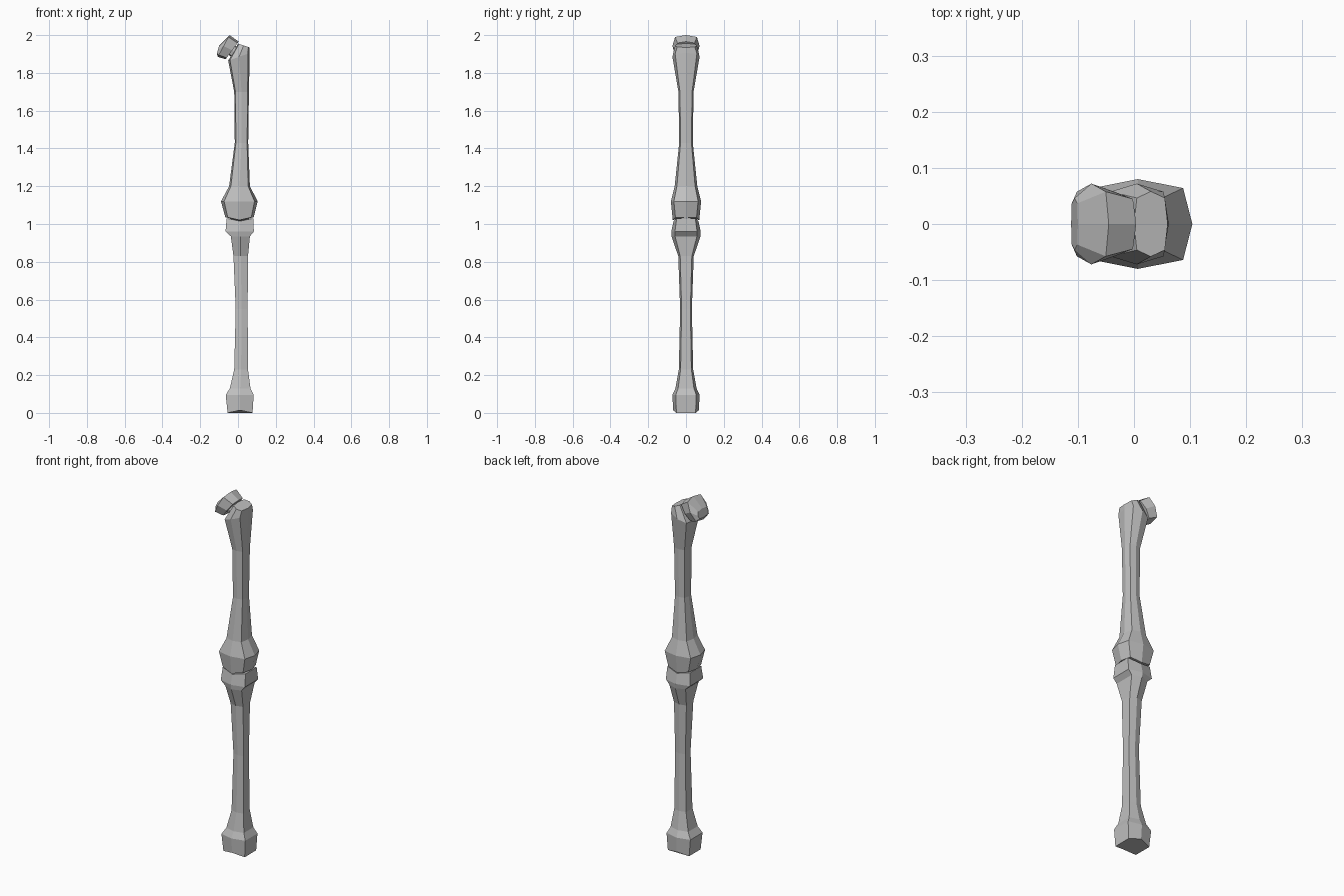
import bpy, bmesh
from mathutils import Vector

cube = bpy.data.objects.get("Cube")
if cube:
    bpy.data.objects.remove(cube, do_unlink=True)

bone = bpy.data.materials.new("bone_grey")
bone.use_nodes = True
grey = (0.52, 0.52, 0.52, 1)
bone.diffuse_color = grey
bone.node_tree.nodes["Principled BSDF"].inputs["Base Color"].default_value = grey

EIGHT = [(1, 0), (.83, .8), (0, 1), (-.83, .8), (-1, 0), (-.83, -.8), (0, -1), (.83, -.8)]
SIX = [(1, .75), (0, 1), (-1, .75), (-1, -.75), (0, -1), (1, -.75)]


def loft(name, section, rings):
    """Ring: low-x end (x, z), high-x end (x, z), half depth, lift of the front and back corners."""
    bm = bmesh.new()
    loops = []
    for x0, z0, x1, z1, depth, lift in rings:
        a, b = Vector((x0, 0, z0)), Vector((x1, 0, z1))
        mid, half = (a + b) / 2, (b - a) / 2
        loops.append([bm.verts.new(mid + half * u + Vector((0, depth * v, lift if u == 0 else 0)))
                      for u, v in section])
    n = len(section)
    for low, high in zip(loops, loops[1:]):
        for i in range(n):
            j = (i + 1) % n
            bm.faces.new((low[i], low[j], high[j], high[i]))
    bm.faces.new(loops[0][::-1])
    bm.faces.new(loops[-1])
    bmesh.ops.recalc_face_normals(bm, faces=bm.faces)
    mesh = bpy.data.meshes.new(name)
    bm.to_mesh(mesh)
    bm.free()
    mesh.materials.append(bone)
    obj = bpy.data.objects.new(name, mesh)
    bpy.context.collection.objects.link(obj)


def level(x0, x1, z, depth, lift=0):
    return (x0, z, x1, z, depth, lift)


# Lower leg bone: ankle block, shaft, flared knee plate
loft("lower_leg_bone", SIX, [
    level(-.055, .077, 0, .068, .014),
    level(-.065, .083, .095, .072),
    level(-.043, .066, .13, .056),
    level(-.02, .053, .23, .038),
    level(-.012, .051, .55, .031),
    level(-.024, .053, .83, .041),
    level(-.038, .063, .935, .077),
    level(-.066, .084, .96, .078),
    level(-.06, .081, 1.03, .066, -.015),
])

# Upper leg bone: knee end, shaft, slanted top
loft("upper_leg_bone", EIGHT, [
    level(-.067, .083, 1.035, .07, -.014),
    level(-.09, .104, 1.12, .08),
    level(-.047, .063, 1.2, .06),
    level(-.017, .054, 1.43, .036),
    level(-.02, .058, 1.7, .04),
    (-.052, 1.865, .062, 1.905, .072, 0),
    (0, 1.955, .06, 1.935, .058, 0),
])

# Short neck joining the ball to the shaft
loft("hip_neck", EIGHT, [
    (-.005, 1.865, .025, 1.92, .035, 0),
    (-.05, 1.895, -.016, 1.945, .04, 0),
])

# Faceted ball of the hip joint
loft("hip_ball", EIGHT, [
    (-.066, 1.872, .004, 1.966, .056, 0),
    (-.107, 1.885, -.045, 2.0, .072, 0),
    (-.112, 1.9, -.1, 1.945, .046, 0),
])
